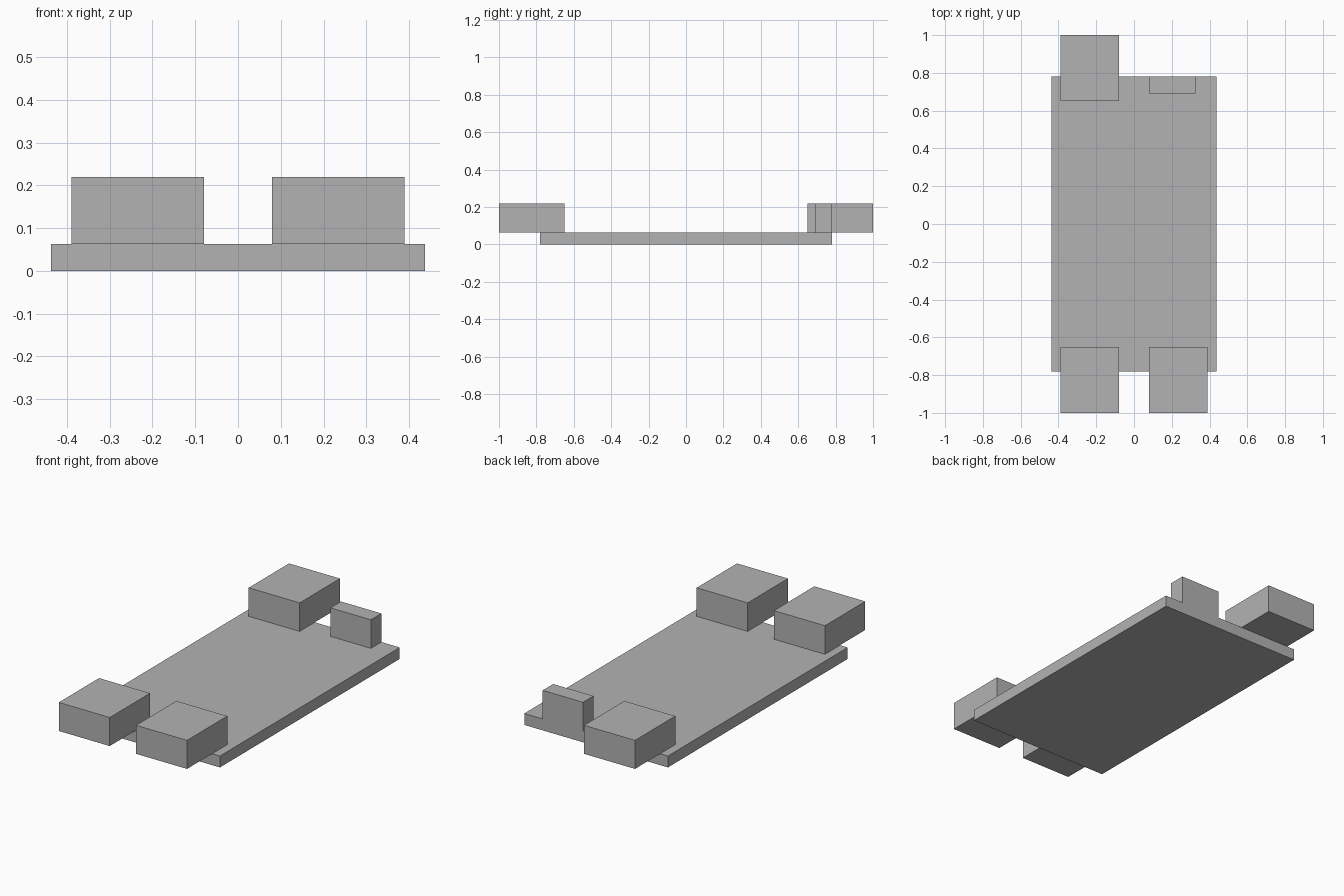
import bpy
import bmesh
from mathutils import Vector

default = bpy.data.objects.get("Cube")
if default:
    bpy.data.objects.remove(default, do_unlink=True)

# Single plain grey for every part
GREY = (0.45, 0.45, 0.45, 1)
grey = bpy.data.materials.new("plain grey")
grey.use_nodes = True
grey.diffuse_color = GREY
grey.node_tree.nodes["Principled BSDF"].inputs["Base Color"].default_value = GREY


def box(name, low, high):
    """Flat-sided box between two opposite corners."""
    low, high = Vector(low), Vector(high)
    bm = bmesh.new()
    bmesh.ops.create_cube(bm, size=1)
    bmesh.ops.scale(bm, vec=high - low, verts=bm.verts)
    mesh = bpy.data.meshes.new(name)
    bm.to_mesh(mesh)
    bm.free()
    mesh.materials.append(grey)
    obj = bpy.data.objects.new(name, mesh)
    obj.location = (low + high) / 2
    bpy.context.collection.objects.link(obj)
    return obj


DECK = 0.063   # top of the base board
TOP = 0.22     # top of all the blocks
BACK = 0.781   # half length of the base board

# Base board
box("base_board", (-0.437, -BACK, 0), (0.437, BACK, DECK))

# Three large blocks overhanging the ends
for name, sx, sy in (("front_right_block", -1, -1),
                     ("front_left_block", 1, -1),
                     ("back_right_block", -1, 1)):
    xs = sorted((sx * 0.08, sx * 0.39))
    ys = sorted((sy * 0.65, sy * 1.0))
    box(name, (xs[0], ys[0], DECK), (xs[1], ys[1], TOP))

# Narrow block flush with the back edge
box("back_left_small_block", (0.08, 0.69, DECK), (0.325, BACK, TOP))
